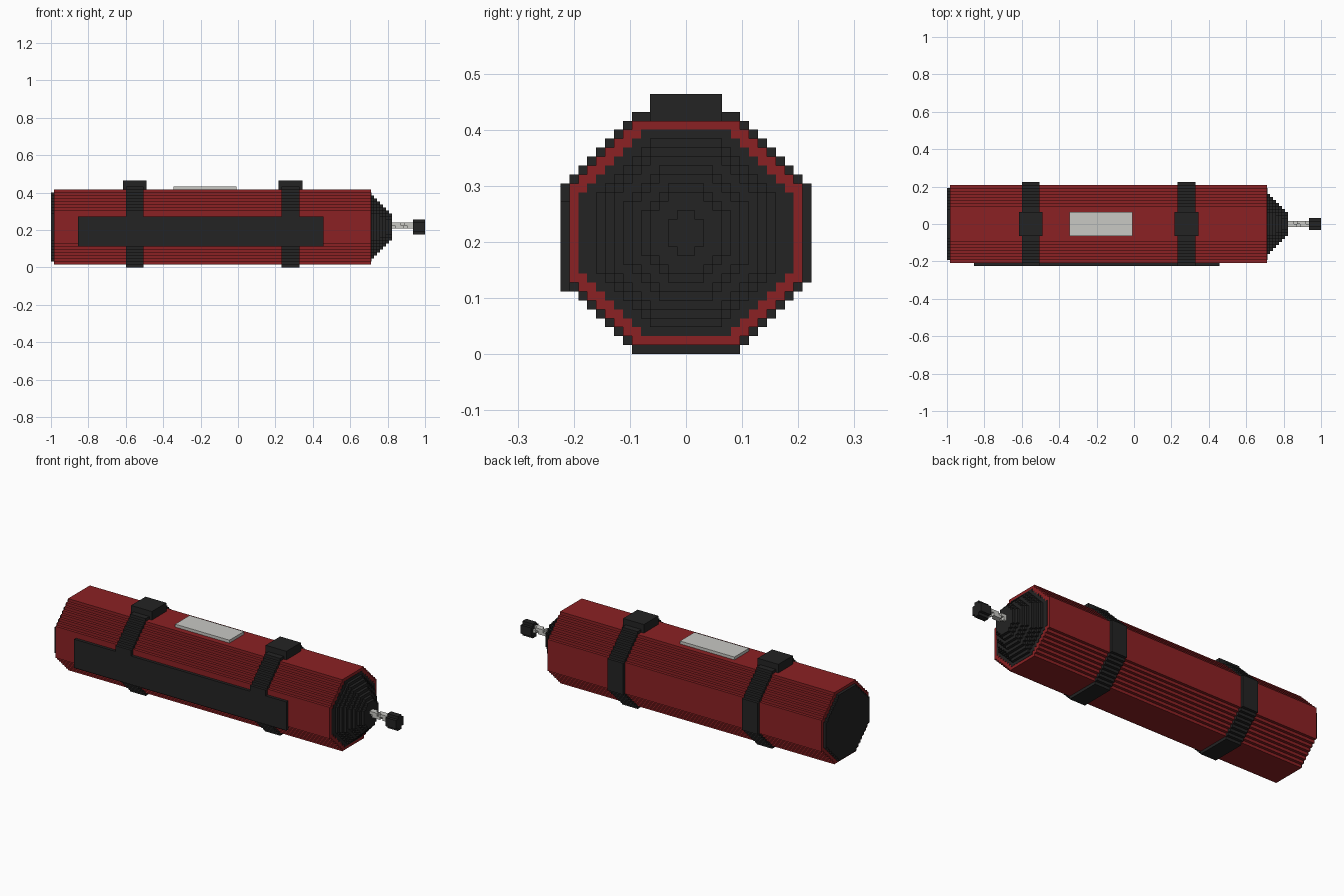
import bpy
import bmesh

V = 0.016          # size of one block
MID = 13.5         # axis height, in blocks

cube = bpy.data.objects.get("Cube")
if cube:
    bpy.data.objects.remove(cube, do_unlink=True)


def material(name, r, g, b):
    m = bpy.data.materials.new(name)
    m.use_nodes = True
    m.diffuse_color = (r, g, b, 1)
    m.node_tree.nodes["Principled BSDF"].inputs["Base Color"].default_value = (r, g, b, 1)
    return m


RED = material("deep red", 0.26, 0.015, 0.017)
BLACK = material("soft black", 0.017, 0.017, 0.017)
GREY = material("pale grey", 0.58, 0.58, 0.55)


def stepped_octagon(half, rows, flat):
    """Outline in (y, z) whose sloped sides climb one block at a time."""
    low = MID - rows / 2
    side = []
    for i in range(half - flat + 1):
        side += [(flat + i, low + i)]
        if i < half - flat:
            side += [(flat + i, low + i + 1)]
    side += [(y, 2 * MID - z) for y, z in reversed(side)]
    return side + [(-y, z) for y, z in reversed(side)]


def rectangle(y0, y1, z0, z1):
    return [(y0, z0), (y1, z0), (y1, z1), (y0, z1)]


def prism(bm, outline, x0, x1):
    """Extrude an outline along x; all values are in blocks."""
    face = bm.faces.new([bm.verts.new((x0 * V, y * V, z * V)) for y, z in outline])
    ext = bmesh.ops.extrude_face_region(bm, geom=[face])
    verts = [g for g in ext["geom"] if isinstance(g, bmesh.types.BMVert)]
    bmesh.ops.translate(bm, verts=verts, vec=((x1 - x0) * V, 0, 0))


def part(name, mat, *prisms):
    bm = bmesh.new()
    for outline, x0, x1 in prisms:
        prism(bm, outline, x0, x1)
    bmesh.ops.recalc_face_normals(bm, faces=bm.faces)
    me = bpy.data.meshes.new(name)
    bm.to_mesh(me)
    bm.free()
    me.materials.append(mat)
    ob = bpy.data.objects.new(name, me)
    bpy.context.collection.objects.link(ob)
    return ob


# Main cylinder and its end disc
part("body", RED, (stepped_octagon(13, 25, 6), -61.5, 44.5))
part("end_disc", BLACK, (stepped_octagon(12, 23, 5), -62.5, -61))

# Stepped cone on the other end, with a thin disc at its base
layers = [(stepped_octagon(12, 23, 5), 44, 44.6)]
for i in range(7):
    half = 10 - i
    layers.append((stepped_octagon(half, 2 * half + 1, max(2, round(half * 0.45))),
                   44.5 + i - 0.1, 45.5 + i))
part("nose_cone", BLACK, *layers)

# Straps with their buckles
for side, x in (("rear", -34.5), ("front", 17.5)):
    part(side + "_strap", BLACK, (stepped_octagon(14, 27, 6), x - 3, x + 3))
    part(side + "_buckle", BLACK, (rectangle(-4, 4, 26, 29), x - 4, x + 4))

# Long plate on the front side and label on top
part("side_plate", BLACK, (rectangle(-14, -12.9, 7, 17), -53.5, 28.5))
part("top_label", GREY, (rectangle(-4, 4, 25.9, 27), -21.5, -0.5))

# Twisted rod: each slice leaves out one quarter in turn
quarters = [(-1, 13), (0, 13), (0, 14), (-1, 14)]
slices = []
for i in range(7):
    for j, (y, z) in enumerate(quarters):
        if j != i % 4:
            slices.append((rectangle(y, y + 1, z, z + 1), 51.5 + i, 52.5 + i))
part("twisted_rod", GREY, *slices)

# Knob at the tip
part("knob", BLACK, (stepped_octagon(2, 5, 1), 58.5, 62.5))
